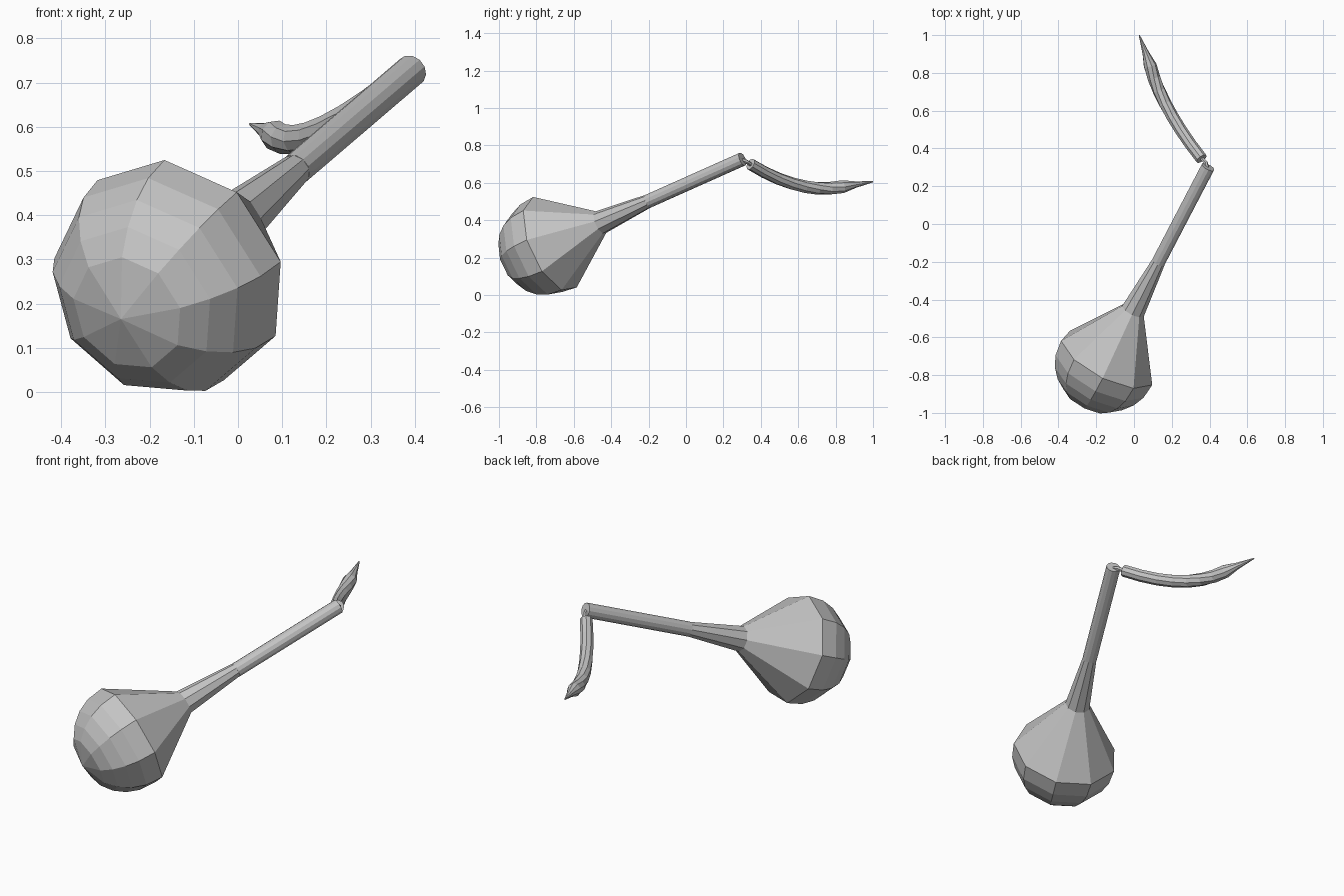
import bpy, bmesh, math
from mathutils import Vector

if "Cube" in bpy.data.objects:
    bpy.data.objects.remove(bpy.data.objects["Cube"], do_unlink=True)

grey = bpy.data.materials.new("plain_grey")
grey.use_nodes = True
COLOUR = (0.55, 0.55, 0.55, 1)
grey.diffuse_color = COLOUR
grey.node_tree.nodes["Principled BSDF"].inputs["Base Color"].default_value = COLOUR


def loft(name, path, radii, sides, phase=0.0):
    """Skin a chain of rings, each square to the path, and cap both ends."""
    path = [Vector(p) for p in path]
    bm = bmesh.new()
    rings = []
    for i, (centre, radius) in enumerate(zip(path, radii)):
        ahead = path[min(i + 1, len(path) - 1)]
        along = (ahead - path[max(i - 1, 0)]).normalized()
        v = Vector((0, 1, 0)).cross(along).normalized()
        u = v.cross(along)
        ring = []
        for k in range(sides):
            a = phase + math.tau * k / sides
            ring.append(bm.verts.new(centre + radius * (u * math.cos(a) + v * math.sin(a))))
        rings.append(ring)
    for low, high in zip(rings, rings[1:]):
        for k in range(sides):
            n = (k + 1) % sides
            bm.faces.new((low[k], low[n], high[n], high[k]))
    bm.faces.new(rings[0][::-1])
    bm.faces.new(rings[-1])
    bmesh.ops.remove_doubles(bm, verts=bm.verts, dist=0.0005)
    bmesh.ops.recalc_face_normals(bm, faces=bm.faces)
    mesh = bpy.data.meshes.new(name)
    bm.to_mesh(mesh)
    bm.free()
    mesh.materials.append(grey)
    obj = bpy.data.objects.new(name, mesh)
    bpy.context.collection.objects.link(obj)


# Round head and flared neck turned around one axis
pole = Vector((-0.265, -0.957, 0.165))
handle_end = Vector((0.392, 0.302, 0.727))
axis = (handle_end - pole).normalized()
HEAD = 0.273
FLARE, GRIP = 0.915, 0.037
profile = [(HEAD * (1 - math.cos(math.radians(d))), HEAD * math.sin(math.radians(d)))
           for d in (0, 30, 45, 60, 75)]
profile += [(0.29, HEAD), (0.605, 0.065), (FLARE, GRIP)]
loft("head_and_neck", [pole + axis * t for t, r in profile],
     [r for t, r in profile], 9, math.radians(-10))

# Straight handle
loft("handle", [pole + axis * FLARE, handle_end], [GRIP, GRIP], 12, math.radians(-10))

# Curved lash with a shoulder and a pointed tip
start = Vector((0.358, 0.345, 0.70))
bend = Vector((0.148, 0.61, 0.534))
shoulder = Vector((0.085, 0.838, 0.58))
STEPS = 7
lash = []
for i in range(STEPS + 1):
    t = i / STEPS
    lash.append(start * (1 - t) ** 2 + bend * 2 * t * (1 - t) + shoulder * t ** 2)
radii = [0.032 + 0.003 * i / STEPS for i in range(STEPS + 1)]
lash += [(0.062, 0.905, 0.591), (0.028, 0.999, 0.606)]
loft("curved_lash", lash, radii + [0.018, 0.003], 9)

# Short link joining handle and lash
loft("joint_link", [handle_end - axis * 0.01, (0.38, 0.325, 0.713), (0.352, 0.355, 0.692)],
     [0.011] * 3, 6)
